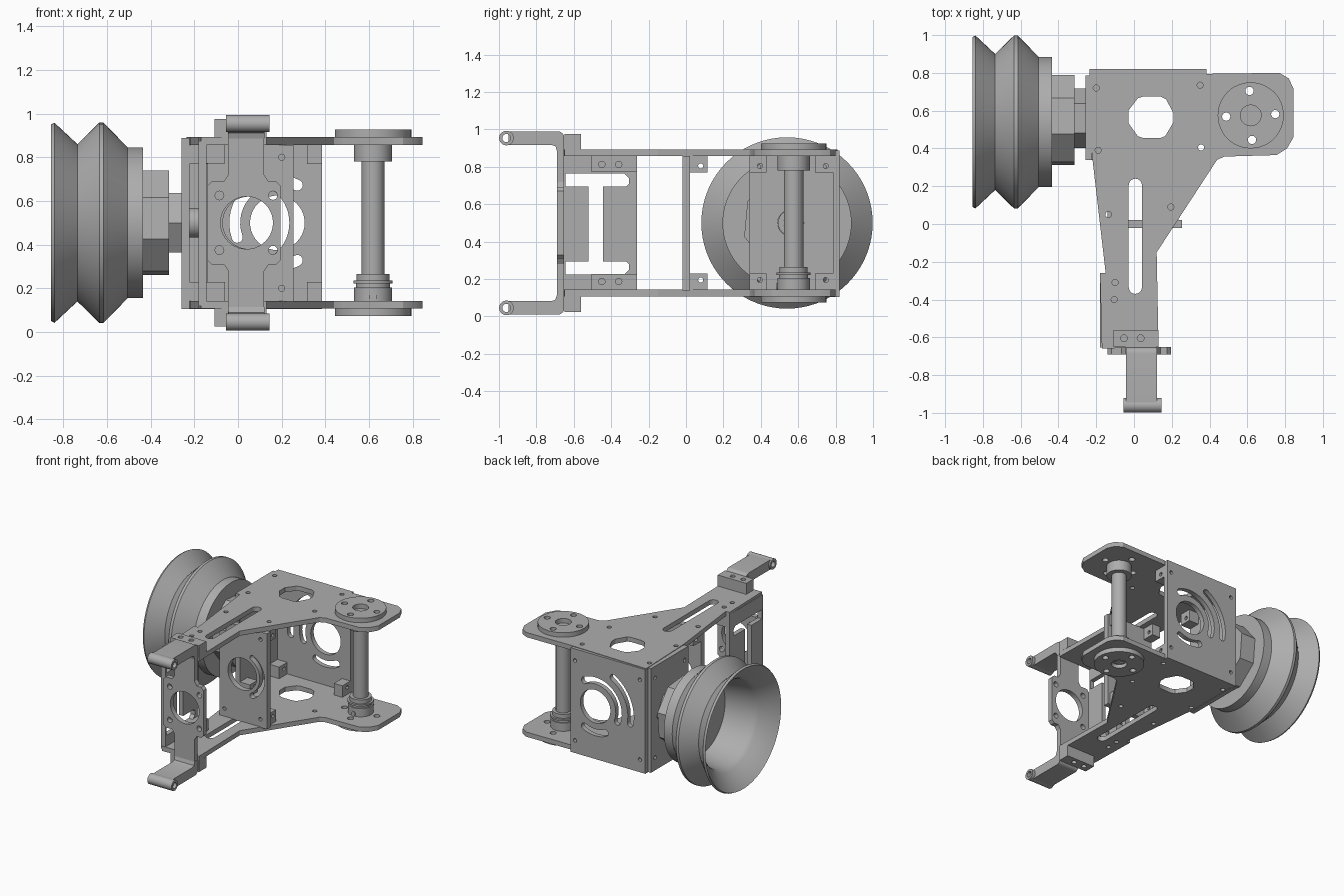
import bpy, bmesh
from math import pi, cos, sin, radians
from mathutils import Vector, Matrix

old = bpy.data.objects.get("Cube")
if old:
    bpy.data.objects.remove(old)

metal = bpy.data.materials.new("plain grey metal")
metal.use_nodes = True
GREY = (0.42, 0.42, 0.42, 1)
metal.diffuse_color = GREY
metal.node_tree.nodes["Principled BSDF"].inputs["Base Color"].default_value = GREY


def finish(name, bm):
    bmesh.ops.remove_doubles(bm, verts=bm.verts, dist=0.0002)
    bmesh.ops.recalc_face_normals(bm, faces=bm.faces)
    mesh = bpy.data.meshes.new(name)
    bm.to_mesh(mesh)
    bm.free()
    mesh.materials.append(metal)
    ob = bpy.data.objects.new(name, mesh)
    bpy.context.collection.objects.link(ob)
    bpy.ops.object.select_all(action='DESELECT')
    ob.select_set(True)
    bpy.context.view_layer.objects.active = ob
    bpy.ops.object.shade_smooth_by_angle(angle=radians(30))
    return ob


# Outline helpers
def circle(u, v, r, n=24, turn=0.0):
    return [(u + r * cos(turn + 2 * pi * i / n), v + r * sin(turn + 2 * pi * i / n)) for i in range(n)]


def rect(u0, v0, u1, v1):
    return [(u0, v0), (u1, v0), (u1, v1), (u0, v1)]


def arc(u, v, r, a0, a1, n=16):
    steps = [radians(a0 + (a1 - a0) * i / n) for i in range(n + 1)]
    return [(u + r * cos(a), v + r * sin(a)) for a in steps]


def arc_slot(u, v, r, w, a0, a1):
    ends = [(u + r * cos(radians(a)), v + r * sin(radians(a))) for a in (a0, a1)]
    return (arc(u, v, r + w, a0, a1) + arc(*ends[1], w, a1, a1 + 180, 8)[1:-1]
            + arc(u, v, r - w, a1, a0) + arc(*ends[0], w, a0 + 180, a0 + 360, 8)[1:-1])


def slot_y(u, v0, v1, w):
    return arc(u, v1, w, 0, 180, 10) + arc(u, v0, w, 180, 360, 10)


AXES = {"xy": (0, 1, 2), "xz": (0, 2, 1), "yz": (1, 2, 0)}


def plate(name, plane, lo, hi, outline, holes=(), flip=False):
    """Extrude an outline with holes along the axis normal to its plane."""
    curve = bpy.data.curves.new(name + "_outline", 'CURVE')
    curve.dimensions = '2D'
    curve.fill_mode = 'BOTH'
    curve.extrude = (hi - lo) / 2
    for loop in [outline, *holes]:
        spline = curve.splines.new('POLY')
        spline.points.add(len(loop) - 1)
        for p, (u, v) in zip(spline.points, loop):
            p.co = (u, v, 0, 1)
        spline.use_cyclic_u = True
    helper = bpy.data.objects.new(name + "_helper", curve)
    mesh = helper.to_mesh()
    bm = bmesh.new()
    bm.from_mesh(mesh)
    helper.to_mesh_clear()
    bpy.data.objects.remove(helper)
    bpy.data.curves.remove(curve)
    for vert in bm.verts:
        local = (vert.co.x, vert.co.y, vert.co.z + (lo + hi) / 2)
        out = [0, 0, 0]
        for axis, value in zip(AXES[plane], local):
            out[axis] = value
        if flip:
            out[2] = 1 - out[2]
        vert.co = out
    return finish(name, bm)


def pair(name, plane, lo, hi, outline, holes=()):
    """Upper part and its mirror image about mid height."""
    plate("upper_" + name, plane, lo, hi, outline, holes)
    plate("lower_" + name, plane, lo, hi, outline, holes, flip=True)


def lathe(name, profile, centre, axis, n=64):
    """Spin a closed (along, radius) profile about the axis."""
    bm = bmesh.new()
    pts = [bm.verts.new((r, 0, a)) for a, r in profile]
    edges = [bm.edges.new((p, q)) for p, q in zip(pts, pts[1:] + pts[:1])]
    bmesh.ops.spin(bm, geom=pts + edges, axis=(0, 0, 1), cent=(0, 0, 0), angle=2 * pi, steps=n)
    if axis == "x":
        bm.transform(Matrix.Rotation(pi / 2, 4, 'Y'))
    bm.transform(Matrix.Translation(Vector(centre)))
    return finish(name, bm)


# Upper and lower frame plates
POST = (0.618, 0.575)
bolts = [circle(POST[0] + 0.13 * cos(a * pi / 2 + 0.05), POST[1] + 0.13 * sin(a * pi / 2 + 0.05), 0.022, 16)
         for a in range(4)]
outline = [(-0.235, 0.81), (0.38, 0.795), (0.77, 0.8), (0.82, 0.77), (0.845, 0.715), (0.845, 0.46),
           (0.81, 0.4), (0.755, 0.365), (0.48, 0.357), (0.44, 0.34), (0.12, -0.15), (0.13, -0.65),
           (-0.17, -0.66), (-0.18, -0.26), (-0.15, -0.26), (-0.22, 0.345)]
screws = [(-0.2, 0.72), (0.35, 0.735), (-0.19, 0.39), (0.355, 0.405), (0.195, 0.09), (-0.135, 0.05),
          (-0.1, -0.31), (-0.105, -0.4)]
window = [(-0.03, 0.6), (0.02, 0.665), (0.05, 0.675), (0.14, 0.675), (0.17, 0.66), (0.21, 0.585),
          (0.21, 0.54), (0.165, 0.465), (0.14, 0.455), (0.05, 0.455), (0.02, 0.465), (-0.03, 0.535)]
pair("frame_plate", "xy", 0.857, 0.892, outline,
     [circle(u, v, 0.016, 16) for u, v in screws] + [window, slot_y(0.007, -0.335, 0.205, 0.035)] + bolts)

# Post with flanges and collars
pair("post_flange", "xy", 0.892, 0.926, circle(*POST, 0.175, 48), [circle(*POST, 0.055)] + bolts)
lathe("post", [(0.1, 0.035), (0.1, 0.052), (0.89, 0.052), (0.89, 0.035)], (*POST, 0), "z", 32)
lathe("upper_collar", [(0.78, 0.05), (0.78, 0.087), (0.857, 0.087), (0.857, 0.05)], (*POST, 0), "z", 40)
lathe("lower_collar", [(0.139, 0.05), (0.139, 0.087), (0.205, 0.087), (0.205, 0.078), (0.222, 0.078),
                       (0.222, 0.09), (0.235, 0.09), (0.235, 0.075), (0.265, 0.075), (0.265, 0.05)],
      (*POST, 0), "z", 40)
plate("collar_screw", "xz", 0.483, 0.495, circle(0.618, 0.16, 0.018, 16))

# Back wall with curved adjustment slots
corner = [circle(u, v, 0.014, 12) for u in (-0.19, 0.35) for v in (0.2, 0.8)]
plate("back_wall", "xz", 0.785, 0.82, rect(-0.235, 0.105, 0.385, 0.888),
      corner + [circle(0.18, 0.5, 0.125, 40), arc_slot(0.18, 0.5, 0.195, 0.025, 62, 200),
                arc_slot(0.18, 0.5, 0.195, 0.025, 245, 298), arc_slot(0.18, 0.5, 0.295, 0.025, 120, 190)])

# Middle wall
plate("middle_wall", "xz", -0.02, 0.022, rect(-0.14, 0.139, 0.255, 0.857),
      [circle(0.05, 0.5, 0.12, 40), arc_slot(0.05, 0.5, 0.165, 0.02, -60, 60)]
      + [circle(u, v, 0.014, 12) for u in (-0.1, 0.2) for v in (0.2, 0.8)])

# Wheel side wall
AX, AZ = 0.55, 0.5
plate("wheel_wall", "yz", -0.258, -0.222, rect(0.34, 0.105, 0.785, 0.888),
      [circle(AX + 0.01, AZ, 0.07, 24)] + [circle(u, v, 0.014, 12) for u in (0.385, 0.735) for v in (0.2, 0.8)])

# Corner blocks that tie walls to plates
for name, x0, x1, y0, y1 in [("front_wheel_wall_block", -0.222, -0.14, 0.34, 0.43),
                             ("rear_wheel_wall_block", -0.222, -0.14, 0.69, 0.785),
                             ("back_wall_block", 0.315, 0.385, 0.69, 0.785),
                             ("middle_wall_right_block", -0.14, -0.07, 0.022, 0.115),
                             ("middle_wall_left_block", 0.165, 0.235, 0.022, 0.115)]:
    pair(name, "yz", x0, x1, rect(y0, 0.77, y1, 0.857), [circle((y0 + y1) / 2 + 0.01, 0.805, 0.014, 12)])

# Front side wall with its cut-out and mounting bars
side_cut = [(-0.645, 0.695), (-0.52, 0.695), (-0.52, 0.295), (-0.645, 0.295), (-0.645, 0.225), (-0.33, 0.225),
            (-0.305, 0.25), (-0.305, 0.28), (-0.32, 0.295), (-0.445, 0.295), (-0.445, 0.695), (-0.32, 0.695),
            (-0.305, 0.71), (-0.305, 0.74), (-0.33, 0.765), (-0.645, 0.765)]
plate("front_side_wall", "yz", -0.18, -0.145, rect(-0.655, 0.12, -0.262, 0.875), [side_cut])
pair("front_side_bar", "yz", -0.145, -0.06, rect(-0.505, 0.772, -0.262, 0.857),
     [circle(v, 0.813, 0.017, 16) for v in (-0.45, -0.36)])

# Blocks clamping the front bracket to the plates
pair("bracket_block", "xy", 0.892, 0.975, rect(-0.108, -0.65, 0.13, -0.562),
     [circle(u, -0.605, 0.018, 16) for u in (-0.053, 0.035)])

# Front bracket face with ears
face = [(-0.045, 0.03), (0.12, 0.03), (0.12, 0.28), (0.14, 0.31), (0.175, 0.31), (0.195, 0.33),
        (0.195, 0.67), (0.175, 0.69), (0.14, 0.69), (0.12, 0.72), (0.12, 0.97), (-0.045, 0.97),
        (-0.045, 0.72), (-0.065, 0.69), (-0.12, 0.69), (-0.14, 0.67), (-0.14, 0.33), (-0.12, 0.31),
        (-0.065, 0.31), (-0.045, 0.28)]
plate("bracket_face", "xz", -0.69, -0.652, face,
      [circle(0.04, 0.5, 0.12, 40)] + [circle(u, v, 0.02, 16) for u in (-0.085, 0.16) for v in (0.375, 0.625)])

# Bracket arms with rounded knuckles
arm = ([(-0.95, 0.918), (-0.72, 0.918), (-0.698, 0.91), (-0.69, 0.885), (-0.652, 0.885)]
       + arc(-0.685, 0.957, 0.033, 0, 90, 6) + [(-0.95, 0.99)])
pair("bracket_arm", "yz", -0.043, 0.122, arm)
pair("arm_knuckle", "yz", -0.055, 0.145, circle(-0.96, 0.954, 0.039, 32), [circle(-0.96, 0.954, 0.022)])

# Double-flanged hollow wheel and its hub
lathe("wheel", [(-0.84, 0.458), (-0.735, 0.36), (-0.635, 0.458), (-0.615, 0.458), (-0.505, 0.345),
                (-0.435, 0.345), (-0.435, 0.04), (-0.5, 0.04), (-0.5, 0.29), (-0.72, 0.32),
                (-0.75, 0.335), (-0.84, 0.435), (-0.855, 0.45)], (0, 0.54, AZ), "x", 72)
plate("hub_block", "yz", -0.435, -0.315, circle(0.55, AZ, 0.25, 8, 0.3), [circle(0.55, AZ, 0.04, 24)])
plate("hub_nut", "yz", -0.315, -0.258, circle(0.56, AZ, 0.157, 6), [circle(0.56, AZ, 0.04, 24)])
plate("axle_collar", "yz", -0.26, -0.17, circle(0.56, AZ, 0.068, 32), [circle(0.56, AZ, 0.04, 24)])
